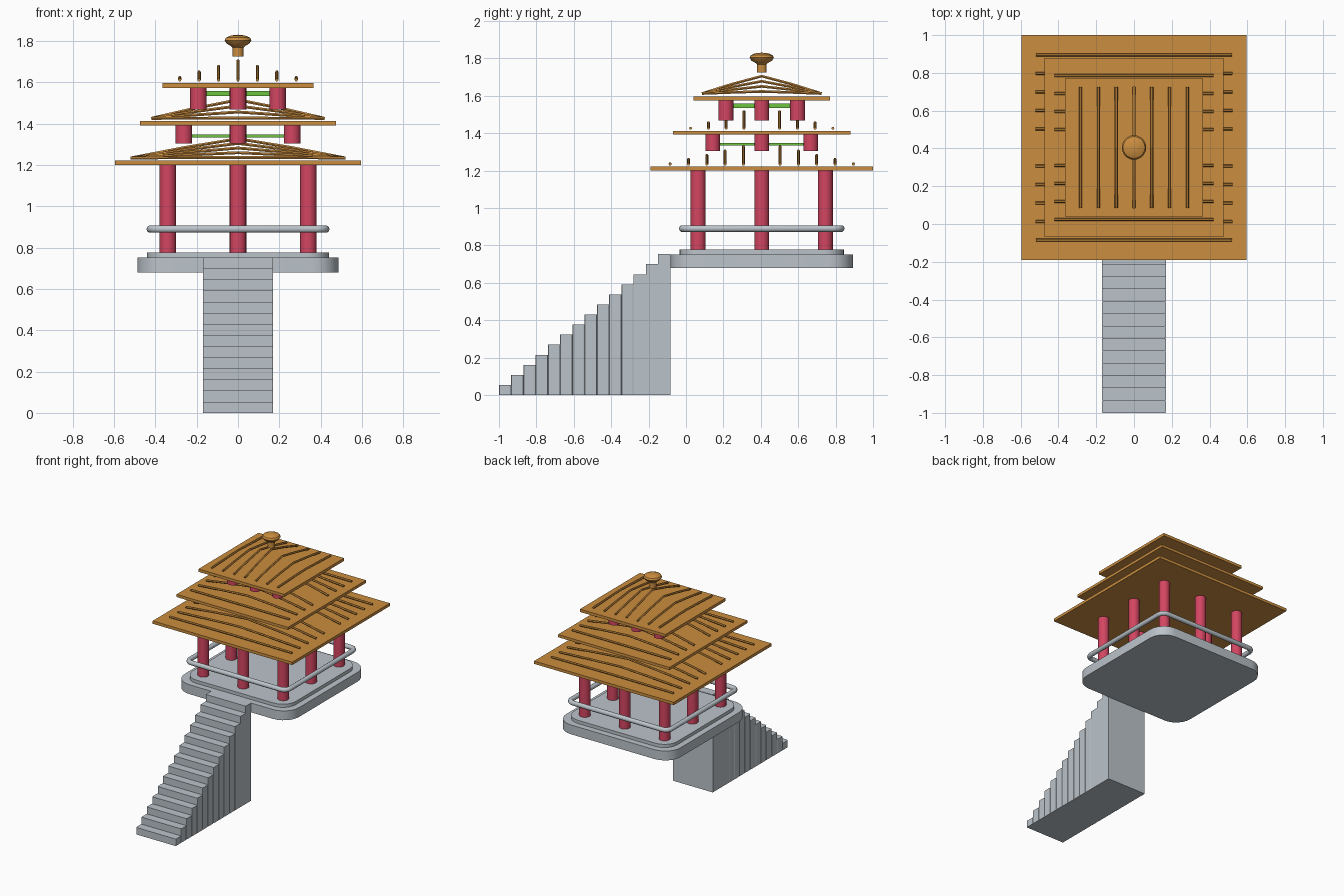
import bpy, bmesh, math
from mathutils import Vector, Matrix

cube = bpy.data.objects.get("Cube")
if cube:
    bpy.data.objects.remove(cube, do_unlink=True)

CY = 0.405  # centre of the pavilion along y


def material(name, rgb):
    m = bpy.data.materials.new(name)
    m.use_nodes = True
    col = (*rgb, 1)
    m.diffuse_color = col
    m.node_tree.nodes["Principled BSDF"].inputs["Base Color"].default_value = col
    return m


stone = material("stone_grey", (0.50, 0.55, 0.59))
wood = material("golden_wood", (0.60, 0.27, 0.05))
red = material("red_paint", (0.65, 0.06, 0.12))
green = material("green_paint", (0.15, 0.55, 0.05))


def finish(name, bm, mat, smooth=False):
    bmesh.ops.recalc_face_normals(bm, faces=bm.faces[:])
    me = bpy.data.meshes.new(name)
    bm.to_mesh(me)
    bm.free()
    me.materials.append(mat)
    ob = bpy.data.objects.new(name, me)
    bpy.context.collection.objects.link(ob)
    if smooth:
        bpy.ops.object.select_all(action='DESELECT')
        ob.select_set(True)
        bpy.context.view_layer.objects.active = ob
        bpy.ops.object.shade_smooth_by_angle(angle=math.radians(35))
    return ob


def add_box(bm, lo, hi):
    lo, hi = Vector(lo), Vector(hi)
    mat = Matrix.Translation((lo + hi) / 2) @ Matrix.Diagonal((*(hi - lo), 1))
    bmesh.ops.create_cube(bm, size=1, matrix=mat)


def slab(name, half, z0, z1, mat, radius=0):
    """Square slab around the pavilion centre with optional round corners."""
    bm = bmesh.new()
    add_box(bm, (-half, CY - half, z0), (half, CY + half, z1))
    if radius:
        upright = [e for e in bm.edges
                   if abs(e.verts[0].co.z - e.verts[1].co.z) > 1e-4]
        bmesh.ops.bevel(bm, geom=upright, offset=radius, segments=6,
                        profile=0.5, affect='EDGES')
    return finish(name, bm, mat, radius > 0)


def tubes(name, paths, radius, mat, closed=False, resolution=1):
    cu = bpy.data.curves.new(name, 'CURVE')
    cu.dimensions = '3D'
    cu.bevel_depth = radius
    cu.bevel_resolution = resolution
    cu.use_fill_caps = True
    for path in paths:
        sp = cu.splines.new('POLY')
        sp.points.add(len(path) - 1)
        for p, co in zip(sp.points, path):
            p.co = (*co, 1)
        sp.use_cyclic_u = closed
        sp.use_smooth = closed
    cu.materials.append(mat)
    ob = bpy.data.objects.new(name, cu)
    bpy.context.collection.objects.link(ob)


def pillars(name, offset, z0, z1, radius=0.04):
    """Eight pillars on the corners and edge middles of a square."""
    bm = bmesh.new()
    for i in (-1, 0, 1):
        for j in (-1, 0, 1):
            if i or j:
                bmesh.ops.create_cone(
                    bm, cap_ends=True, segments=20, radius1=radius, radius2=radius,
                    depth=z1 - z0,
                    matrix=Matrix.Translation((i * offset, CY + j * offset, (z0 + z1) / 2)))
    finish(name, bm, red, True)


def beams(name, offset, z0, z1, t=0.01):
    """Four beams joining the pillars."""
    bm = bmesh.new()
    for s in (-offset, offset):
        add_box(bm, (-offset, CY + s - t, z0), (offset, CY + s + t, z1))
        add_box(bm, (s - t, CY - offset, z0), (s + t, CY + offset, z1))
    finish(name, bm, green)


def ribs(name, offsets, span, z_end, top, slope, along_x):
    """Arched roof ribs, lower towards the outside of the roof."""
    paths = []
    for o in offsets:
        rise = top - slope * abs(o) - z_end
        path = []
        for t, h in ((-1, 0), (-.5, .54), (0, 1), (.5, .54), (1, 0)):
            a, z = t * span, z_end + rise * h
            path.append((a, CY + o, z) if along_x else (o, CY + a, z))
        paths.append(path)
    tubes(name, paths, 0.008, wood)


# Staircase: columns from the ground, the last three under the landing
COUNT, RUN, RISE = 14, 0.0655, 0.0538
for n in range(COUNT):
    bm = bmesh.new()
    y = -1 + n * RUN
    add_box(bm, (-0.17, y, 0), (0.17, y + RUN, RISE * (n + 1)))
    if n < 11:
        upright = [e for e in bm.edges
                   if abs(e.verts[0].co.z - e.verts[1].co.z) > 0.04
                   and abs(e.verts[0].co.x - e.verts[1].co.x) < 1e-4]
        bmesh.ops.bevel(bm, geom=upright, offset=0.006, segments=2,
                        profile=0.5, affect='EDGES')
    finish(f"stair_step_{n + 1}", bm, stone)

# Platform and railing
slab("platform_base", 0.487, 0.68, 0.752, stone, 0.13)
slab("platform_floor", 0.44, 0.752, 0.777, stone, 0.11)
HALF, CORNER = 0.425, 0.045
ring = []
for k, (sx, sy) in enumerate(((1, 1), (-1, 1), (-1, -1), (1, -1))):
    for s in range(5):
        a = math.radians(90 * k + 22.5 * s)
        ring.append((sx * (HALF - CORNER) + CORNER * math.cos(a),
                     CY + sy * (HALF - CORNER) + CORNER * math.sin(a), 0.89))
tubes("railing", [ring], 0.018, stone, True, 3)

# Pillars and beams of the three storeys
pillars("lower_pillars", 0.34, 0.775, 1.202)
pillars("middle_pillars", 0.262, 1.305, 1.395)
pillars("upper_pillars", 0.192, 1.468, 1.577)
beams("middle_beams", 0.25, 1.334, 1.347)
beams("upper_beams", 0.18, 1.534, 1.558)

# Roof slabs
slab("lower_roof", 0.595, 1.20, 1.222, wood)
slab("middle_roof", 0.475, 1.392, 1.413, wood)
slab("upper_roof", 0.365, 1.574, 1.596, wood)

# Roof ribs
ribs("lower_roof_ribs", [k * 0.098 for k in range(-5, 6) if k],
     0.52, 1.234, 1.35, 0.23, True)
ribs("middle_roof_ribs", [k * 0.095 for k in range(-4, 5) if k],
     0.42, 1.426, 1.545, 0.31, True)
ribs("upper_roof_ribs", [k * 0.094 for k in range(-3, 4)],
     0.32, 1.612, 1.705, 0.29, False)

# Finial: a stem under a flattened knob, turned from one profile
bm = bmesh.new()
profile = [(0, 1.725), (0.026, 1.725), (0.026, 1.768), (0.034, 1.776), (0.055, 1.788),
           (0.065, 1.804), (0.058, 1.817), (0.035, 1.827), (0, 1.831)]
verts = [bm.verts.new((r, CY, z)) for r, z in profile]
edges = [bm.edges.new(pair) for pair in zip(verts, verts[1:])]
bmesh.ops.spin(bm, geom=verts + edges, cent=(0, CY, 0), axis=(0, 0, 1),
               angle=math.tau, steps=20)
bmesh.ops.remove_doubles(bm, verts=bm.verts[:], dist=1e-4)
finish("finial", bm, wood, True)
